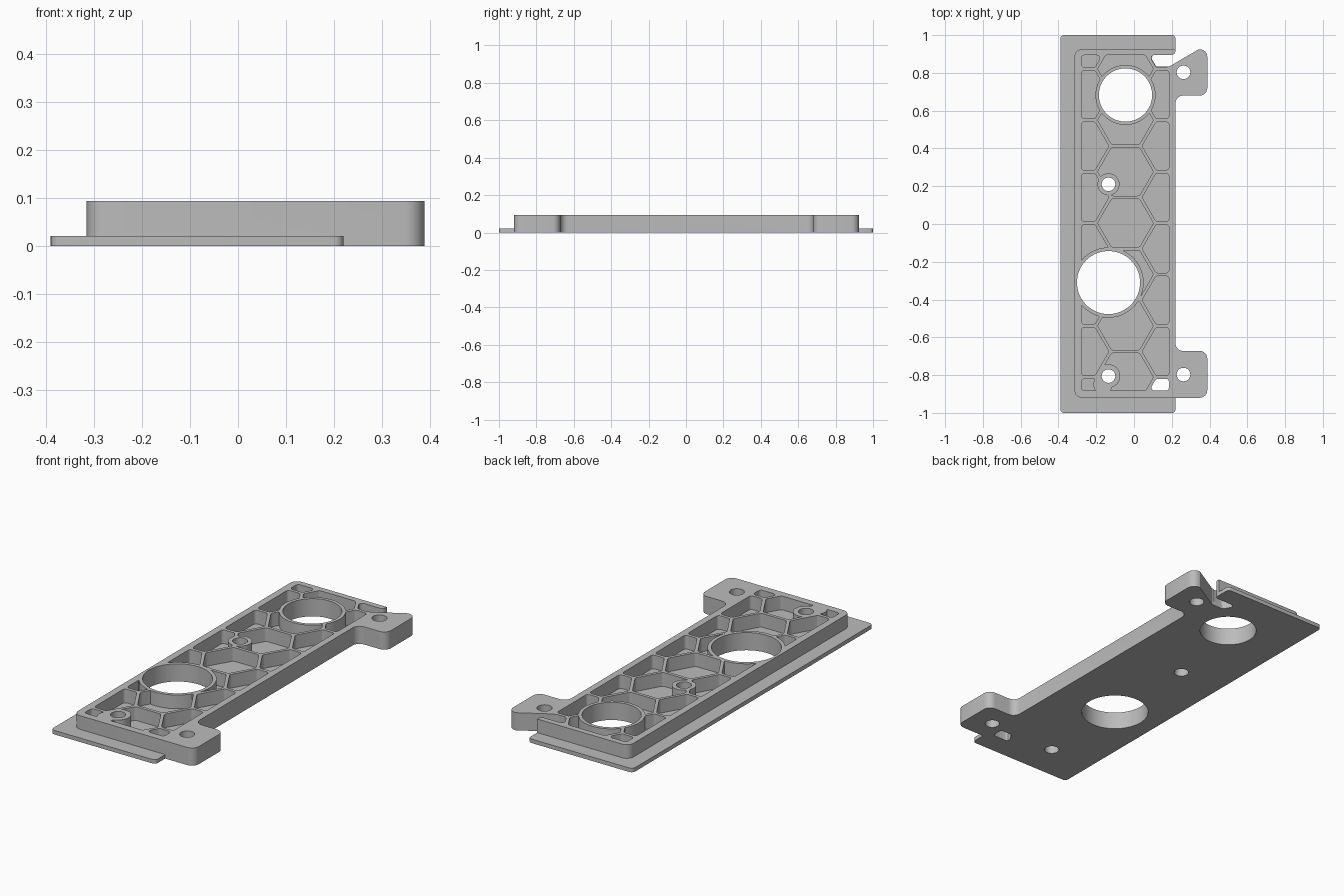
import bpy, bmesh, math
from mathutils import Vector

cube = bpy.data.objects.get("Cube")
if cube:
    bpy.data.objects.remove(cube, do_unlink=True)

TOP, FLOOR = 0.093, 0.021           # body height, base plate thickness
PITCH, APOTHEM = 0.272, 0.1275      # honeycomb spacing and cell size
MID_X, MID_Y = -0.045, 0.005        # centre of one honeycomb cell


def rounded(points, r, steps=6):
    """Round every corner of a closed 2D outline; a point may carry its own radius."""
    out = []
    n = len(points)
    for i, p in enumerate(points):
        a, b, c = (Vector(points[j % n][:2]) for j in (i - 1, i, i + 1))
        u, v = a - b, c - b
        half = u.angle(v) / 2
        rad = p[2] if len(p) > 2 else r
        t = min(rad / math.tan(half), 0.48 * u.length, 0.48 * v.length)
        rad = t * math.tan(half)
        u.normalize()
        v.normalize()
        centre = b + (u + v).normalized() * (rad / math.sin(half))
        s, e = b + u * t - centre, b + v * t - centre
        sweep = math.atan2(s.x * e.y - s.y * e.x, s.dot(e))
        for k in range(steps + 1):
            g = sweep * k / steps
            out.append((centre.x + s.x * math.cos(g) - s.y * math.sin(g),
                        centre.y + s.x * math.sin(g) + s.y * math.cos(g)))
    return out


def circle(x, y, r, n=64):
    return [(x + r * math.cos(2 * math.pi * i / n),
             y + r * math.sin(2 * math.pi * i / n)) for i in range(n)]


def clip(points, axis, limit, sign):
    """Keep the part of a convex outline with sign * coordinate <= sign * limit."""
    out = []
    for i, q in enumerate(points):
        p = points[i - 1]
        dp, dq = sign * (p[axis] - limit), sign * (q[axis] - limit)
        if dp * dq < 0:
            t = dp / (dp - dq)
            out.append((p[0] + t * (q[0] - p[0]), p[1] + t * (q[1] - p[1])))
        if dq <= 0:
            out.append(q)
    return out


def prisms(name, outlines):
    """One object made of upright prisms given as (outline, bottom, top)."""
    bm = bmesh.new()
    for pts, z0, z1 in outlines:
        face = bm.faces.new([bm.verts.new((x, y, z0)) for x, y in pts])
        ext = bmesh.ops.extrude_face_region(bm, geom=[face])
        for v in ext["geom"]:
            if isinstance(v, bmesh.types.BMVert):
                v.co.z = z1
    bmesh.ops.recalc_face_normals(bm, faces=bm.faces)
    mesh = bpy.data.meshes.new(name)
    bm.to_mesh(mesh)
    bm.free()
    obj = bpy.data.objects.new(name, mesh)
    bpy.context.collection.objects.link(obj)
    return obj


def boolean(obj, other, op):
    mod = obj.modifiers.new(op.lower(), "BOOLEAN")
    mod.operation, mod.object, mod.solver = op, other, "EXACT"
    other.hide_render = True
    helpers.append(other)


helpers = []

# Raised body with two mounting tabs on the left side
body = prisms("honeycomb_plate", [(rounded([
    (-0.315, -0.92), (0.388, -0.92), (0.388, -0.672), (0.22, -0.672),
    (0.22, 0.68), (0.388, 0.68), (0.388, 0.925), (-0.315, 0.925)], 0.04), 0, TOP)])

# Thin base plate
plate = prisms("base_plate", [(rounded([
    (-0.39, -1), (0.22, -1), (0.22, 1), (-0.39, 1)], 0.02), 0, FLOOR)])
boolean(body, plate, "UNION")

# Honeycomb pockets, trimmed to the frame
cells = []
R = APOTHEM / math.cos(math.pi / 6)
for col in (-1, 0, 1):
    for row in range(-4, 5):
        cx = MID_X + col * PITCH * math.cos(math.pi / 6)
        cy = MID_Y + (row + 0.5 * abs(col)) * PITCH
        cell = circle(cx, cy, R, 6)
        for axis, limit, sign in ((0, -0.278, -1), (0, 0.185, 1), (1, -0.882, -1), (1, 0.894, 1)):
            cell = clip(cell, axis, limit, sign) if cell else cell
        if len(cell) > 2 and max(p[1] for p in cell) - min(p[1] for p in cell) > 0.03:
            through = col == 1 and cy < -0.9
            cells.append((rounded(cell, 0.016, 4), -0.05 if through else FLOOR, 0.15))
pockets = prisms("pocket_cutter", cells)

# Solid rims kept around the holes
rims = [(-0.045, 0.683, 0.159), (-0.135, -0.31, 0.186), (-0.135, 0.21, 0.058),
        (-0.135, -0.805, 0.062), (-0.165, -0.85, 0.05)]
for x, y, r in rims:
    boolean(pockets, prisms("rim_keeper", [(circle(x, y, r), -0.1, 0.2)]), "DIFFERENCE")
boolean(body, pockets, "DIFFERENCE")

# Round holes: two large openings and four screw holes
holes = [(-0.045, 0.683, 0.141), (-0.135, -0.31, 0.167), (-0.135, 0.21, 0.036),
         (-0.135, -0.805, 0.036), (0.262, 0.803, 0.036), (0.262, -0.797, 0.036)]
boolean(body, prisms("hole_cutter", [(circle(*h), -0.06, 0.16) for h in holes]), "DIFFERENCE")

# Open notch between the rear tab and the rear edge
notch = rounded([(0.082, 0.895), (0.117, 0.834), (0.187, 0.834), (0.50, 1.017, 0),
                 (0.219, 1.017, 0), (0.219, 0.895, 0.02)], 0.016)
boolean(body, prisms("notch_cutter", [(notch, -0.07, 0.17)]), "DIFFERENCE")

# Bake the modifiers and drop the helpers
bpy.context.view_layer.update()
dg = bpy.context.evaluated_depsgraph_get()
baked = bpy.data.meshes.new_from_object(body.evaluated_get(dg))
body.modifiers.clear()
body.data = baked
for h in helpers:
    bpy.data.objects.remove(h, do_unlink=True)

# Material
grey = bpy.data.materials.new("light_grey")
grey.use_nodes = True
colour = (0.5, 0.5, 0.5, 1)
grey.diffuse_color = colour
grey.node_tree.nodes["Principled BSDF"].inputs["Base Color"].default_value = colour
body.data.materials.clear()
body.data.materials.append(grey)

# Smooth curved walls, keep edges crisp
bpy.ops.object.select_all(action="DESELECT")
body.select_set(True)
bpy.context.view_layer.objects.active = body
bpy.ops.object.shade_smooth_by_angle(angle=math.radians(30))
